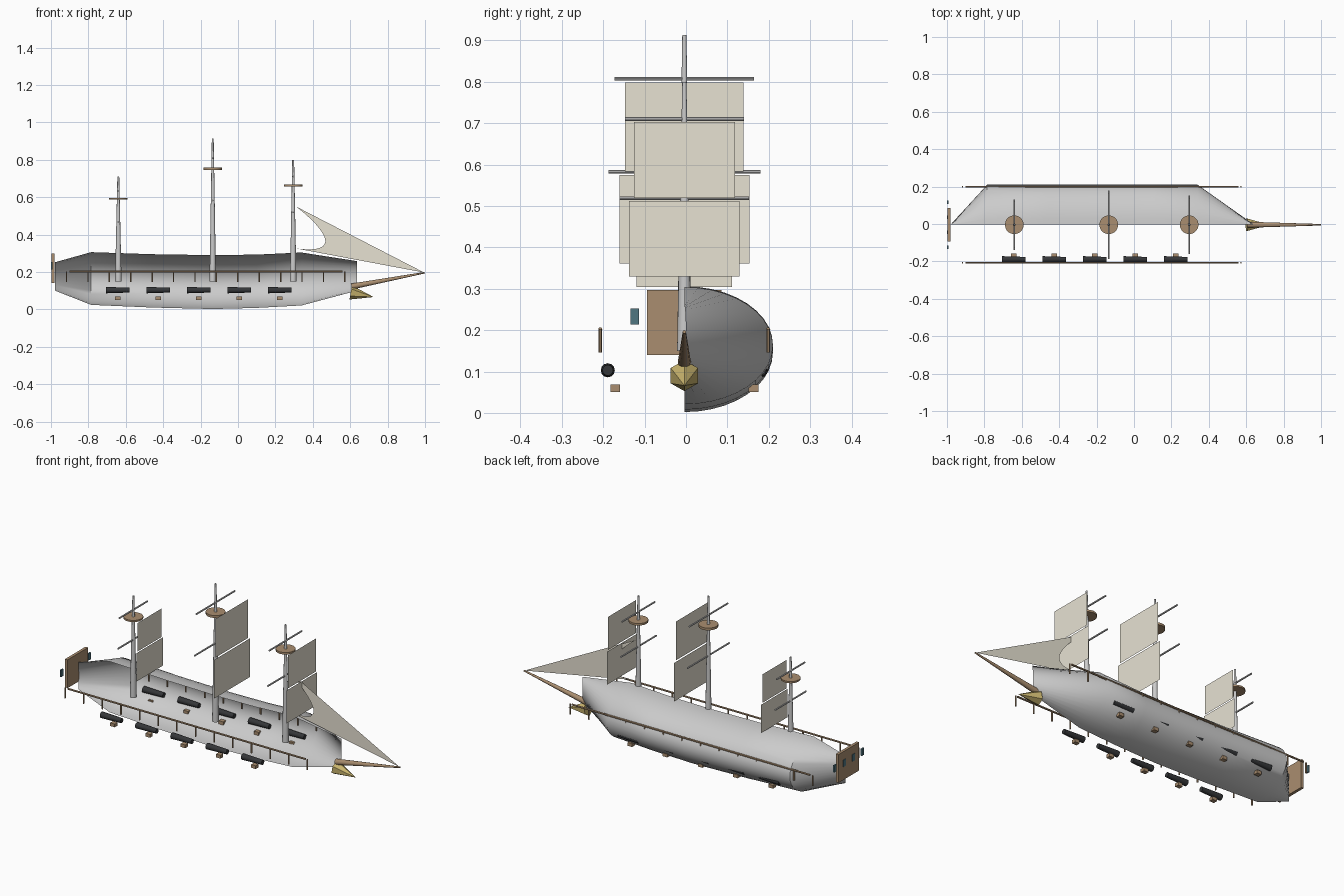
import bpy, bmesh, math
from mathutils import Vector

if "Cube" in bpy.data.objects:
    bpy.data.objects.remove(bpy.data.objects["Cube"])

Y0 = -0.004  # centre plane of the ship


def material(name, rgb):
    m = bpy.data.materials.new(name)
    m.diffuse_color = (*rgb, 1)
    m.use_nodes = True
    m.node_tree.nodes["Principled BSDF"].inputs["Base Color"].default_value = m.diffuse_color
    return m


WOOD = material("wood", (0.40, 0.27, 0.16))
IRON = material("iron", (0.035, 0.037, 0.04))
CANVAS = material("canvas", (0.80, 0.76, 0.65))
GOLD = material("gold", (0.60, 0.47, 0.16))
GLASS = material("glass", (0.08, 0.18, 0.22))


def finish(ob, name, mat=None, smooth=False):
    ob.name = name
    if mat:
        ob.data.materials.append(mat)
    if smooth:
        bpy.ops.object.select_all(action='DESELECT')
        ob.select_set(True)
        bpy.context.view_layer.objects.active = ob
        bpy.ops.object.shade_smooth_by_angle(angle=math.radians(40))
    return ob


def mesh(name, verts, faces, mat=None, smooth=False):
    me = bpy.data.meshes.new(name)
    me.from_pydata(verts, [], faces)
    ob = bpy.data.objects.new(name, me)
    bpy.context.collection.objects.link(ob)
    return finish(ob, name, mat, smooth)


def rod(name, a, b, r1, r2, mat=None, sides=12, smooth=True):
    a, b = Vector(a), Vector(b)
    bpy.ops.mesh.primitive_cone_add(vertices=sides, radius1=r1, radius2=r2,
                                    depth=(b - a).length, location=(a + b) / 2)
    ob = bpy.context.object
    ob.rotation_euler = (b - a).to_track_quat('Z', 'Y').to_euler()
    return finish(ob, name, mat, smooth)


def box(name, loc, size, mat):
    bpy.ops.mesh.primitive_cube_add(size=1, location=loc)
    ob = bpy.context.object
    ob.scale = size
    return finish(ob, name, mat)


# Hull: open half shell lofted through (x, half width, bottom, top) stations
stations = [(-0.978, 0.004, 0.10, 0.252), (-0.785, 0.214, 0.024, 0.306),
            (-0.46, 0.214, 0.010, 0.295), (-0.135, 0.214, 0.002, 0.290),
            (0.10, 0.214, 0.008, 0.293), (0.34, 0.214, 0.021, 0.304),
            (0.637, 0.004, 0.10, 0.258)]
N = 20
verts, faces = [], []
for x, w, lo, hi in stations:
    for i in range(N + 1):
        t = math.pi * i / N
        verts.append((x, Y0 + w * math.sin(t),
                      (lo + hi) / 2 - (hi - lo) / 2 * math.cos(t)))
for s in range(len(stations) - 1):
    for i in range(N):
        k = s * (N + 1) + i
        faces.append((k, k + 1, k + N + 2, k + N + 1))
mesh("hull", verts, faces, None, True)

# Masts with yards, lookout platforms and square sails, all scaled by height
for name, x, h in (("mizzen", -0.64, 0.56), ("main", -0.135, 0.763), ("fore", 0.295, 0.65)):
    z = lambda f: 0.15 + f * h
    rod(name + "_mast", (x, Y0, 0.15), (x, Y0, z(1)), 0.0175, 0.005)
    rod(name + "_lookout", (x, Y0, z(0.78)), (x, Y0, z(0.797)), 0.05, 0.05, WOOD, 20)
    for part, yard_z, half, sail_lo, sail_hi, sail_half in (
            ("lower", 0.567, 0.241, 0.276, 0.557, 0.206),
            ("upper", 0.862, 0.221, 0.568, 0.85, 0.188)):
        rod(f"{name}_{part}_yard", (x, Y0 - half * h, z(yard_z)),
            (x, Y0 + half * h, z(yard_z)), 0.0045, 0.0045, None, 8)
        sx, w = x + 0.10, sail_half * h
        mesh(f"{name}_{part}_sail",
             [(sx, Y0 - w, z(sail_lo)), (sx, Y0 + w, z(sail_lo)),
              (sx, Y0 + w, z(sail_hi)), (sx, Y0 - w, z(sail_hi))],
             [(0, 1, 2, 3)], CANVAS)

# Jib: triangular sail with a hollow rear edge (two quadratic curves)
curve = []
for p, c, q in (((0.31, 0.55), (0.44, 0.45), (0.465, 0.38)),
                ((0.465, 0.38), (0.485, 0.305), (0.315, 0.325))):
    for i in range(8 + (q[0] < 0.4)):
        t = i / 8
        curve.append([(1 - t) ** 2 * p[k] + 2 * t * (1 - t) * c[k] + t * t * q[k] for k in (0, 1)])
jv = [(a, Y0, b) for a, b in curve] + [(0.995, Y0, 0.197)]
mesh("jib_sail", jv, [(i, i + 1, len(jv) - 1) for i in range(len(jv) - 2)], CANVAS)

# Bowsprit and figurehead
rod("bowsprit", (0.607, Y0, 0.122), (0.998, Y0, 0.196), 0.016, 0.004, WOOD)
rod("figurehead", (0.603, Y0, 0.09), (0.725, Y0, 0.066), 0.038, 0.0, GOLD, 6, False)

# Stern panel and windows
box("stern_panel", (-0.989, Y0, 0.219), (0.016, 0.18, 0.157), WOOD)
for i in range(4):
    box("stern_window", (-0.996, Y0 + (i - 1.5) * 0.08, 0.233), (0.008, 0.02, 0.038), GLASS)

# Rails, posts, cannons and blocks on both sides
for side in (-1, 1):
    y = Y0 + side * 0.203
    rod("rail", (-0.90, y, 0.202), (0.56, y, 0.202), 0.005, 0.005, WOOD, 8)
    for i in range(14):
        x = -0.917 + i * 0.1145
        rod("rail_post", (x, y, 0.146), (x, y, 0.203), 0.004, 0.004, WOOD, 6)
    for i in range(5):
        x = -0.643 + i * 0.2165
        yc = Y0 + side * 0.185
        rod("cannon", (x - 0.062, yc, 0.103), (x + 0.062, yc, 0.103), 0.017, 0.013, IRON)
        box("cannon_block", (x, Y0 + side * 0.167, 0.06), (0.028, 0.024, 0.018), WOOD)
